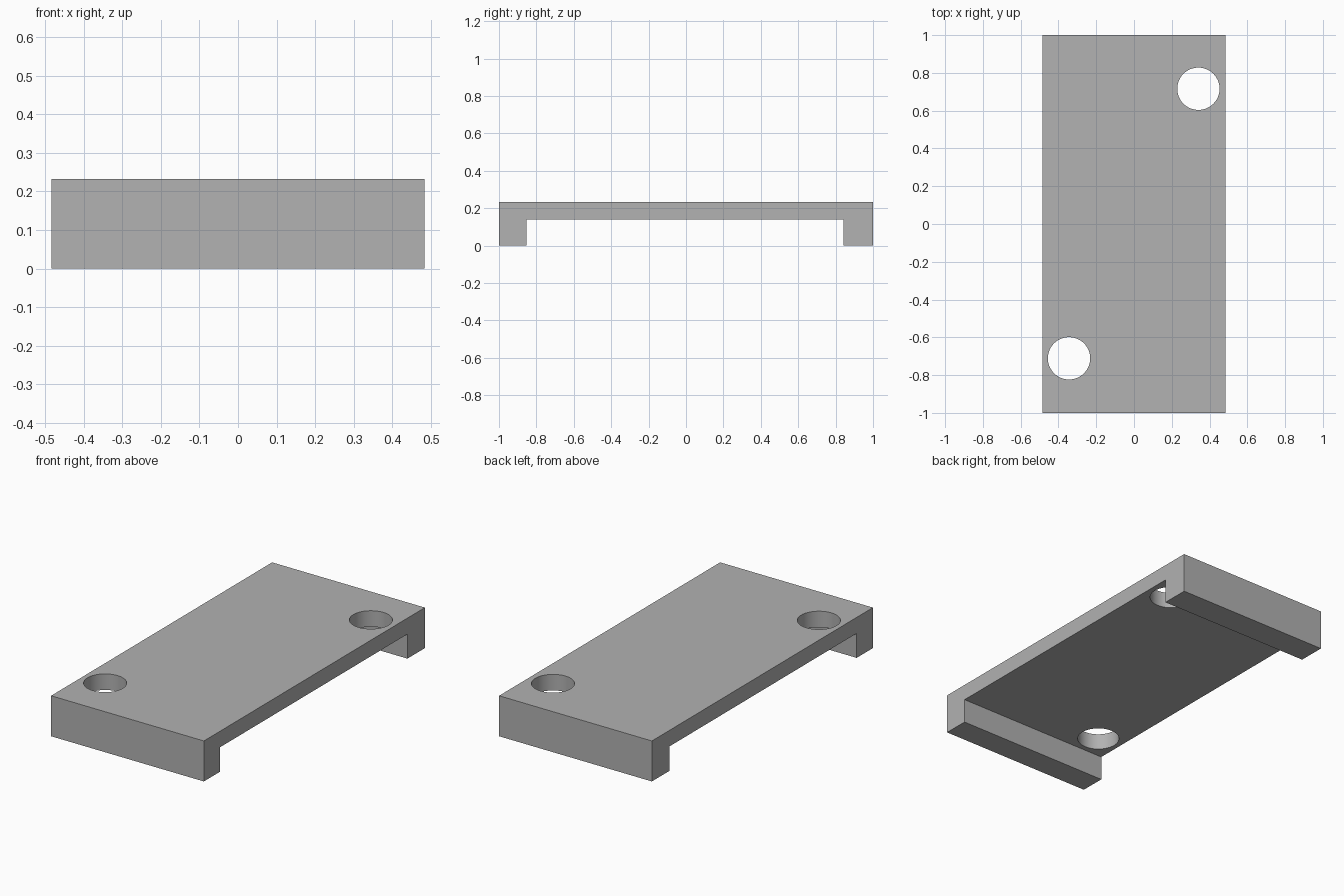
import bpy
import bmesh

cube = bpy.data.objects.get("Cube")
if cube:
    bpy.data.objects.remove(cube, do_unlink=True)

HALF_W, TOP, UNDER = 0.484, 0.232, 0.14

grey = bpy.data.materials.new("mid grey")
grey.use_nodes = True
grey.diffuse_color = (0.445, 0.445, 0.445, 1)
grey.node_tree.nodes["Principled BSDF"].inputs["Base Color"].default_value = grey.diffuse_color

# Bracket plate: side profile (y, z) extruded across the width
profile = [(-1, 0), (-0.853, 0), (-0.853, UNDER), (0.842, UNDER),
           (0.842, 0), (1, 0), (1, TOP), (-1, TOP)]
bm = bmesh.new()
side = bm.faces.new([bm.verts.new((-HALF_W, y, z)) for y, z in profile])
grown = bmesh.ops.extrude_face_region(bm, geom=[side])
moved = [v for v in grown["geom"] if isinstance(v, bmesh.types.BMVert)]
bmesh.ops.translate(bm, verts=moved, vec=(2 * HALF_W, 0, 0))
bmesh.ops.recalc_face_normals(bm, faces=bm.faces)
mesh = bpy.data.meshes.new("bracket_plate")
bm.to_mesh(mesh)
bm.free()
plate = bpy.data.objects.new("bracket_plate", mesh)
bpy.context.collection.objects.link(plate)
mesh.materials.append(grey)

bpy.ops.object.select_all(action="DESELECT")


# Round through holes in opposite corners
def drill(name, x, y):
    bpy.ops.mesh.primitive_cylinder_add(vertices=64, radius=0.112, depth=0.3,
                                        location=(x, y, TOP))
    cutter = bpy.context.object
    cutter.name = name
    cutter.hide_render = True
    cutter.data.materials.append(grey)
    bpy.context.view_layer.objects.active = plate
    cut = plate.modifiers.new(name, "BOOLEAN")
    cut.operation = "DIFFERENCE"
    cut.solver = "EXACT"
    cut.object = cutter
    bpy.ops.object.modifier_apply(modifier=cut.name)
    bpy.data.objects.remove(cutter, do_unlink=True)


drill("back_hole", 0.341, 0.716)
drill("front_hole", -0.344, -0.711)

plate.select_set(True)
bpy.context.view_layer.objects.active = plate
bpy.ops.object.shade_smooth_by_angle()
